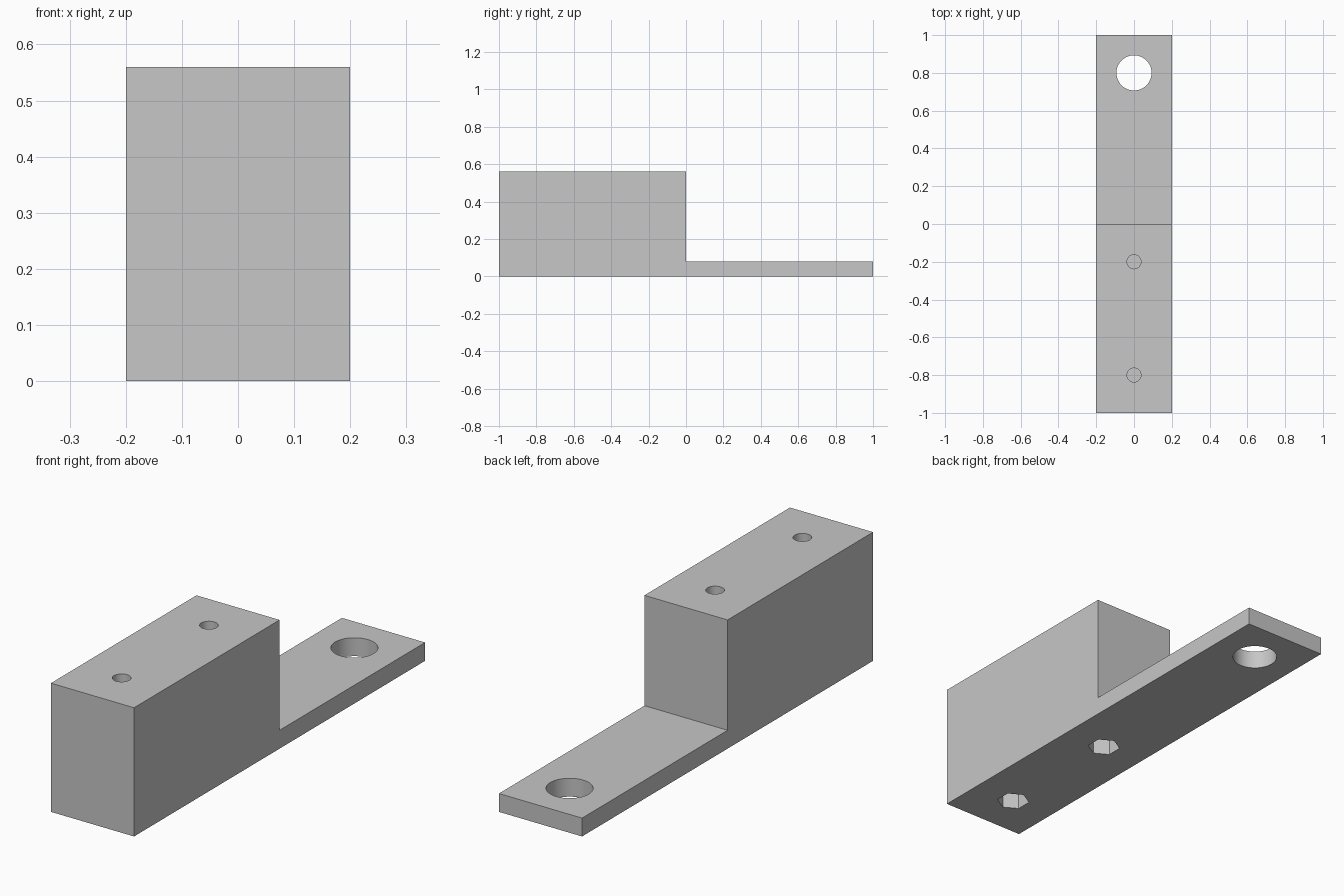
import bpy
import bmesh
import math

default = bpy.data.objects.get("Cube")
if default:
    bpy.data.objects.remove(default, do_unlink=True)

HALF_WIDTH = 0.2
BLOCK_TOP = 0.56
PLATE_TOP = 0.08

grey = bpy.data.materials.new("plain_grey")
grey.use_nodes = True
colour = (0.57, 0.57, 0.57, 1)
grey.diffuse_color = colour
grey.node_tree.nodes["Principled BSDF"].inputs["Base Color"].default_value = colour


def make_body():
    """Extrude the stepped side profile across the width."""
    profile = [(-1, 0), (1, 0), (1, PLATE_TOP), (0, PLATE_TOP),
               (0, BLOCK_TOP), (-1, BLOCK_TOP)]
    bm = bmesh.new()
    face = bm.faces.new([bm.verts.new((-HALF_WIDTH, y, z)) for y, z in profile])
    new = bmesh.ops.extrude_face_region(bm, geom=[face])["geom"]
    bmesh.ops.translate(bm, vec=(2 * HALF_WIDTH, 0, 0),
                        verts=[v for v in new if isinstance(v, bmesh.types.BMVert)])
    bmesh.ops.recalc_face_normals(bm, faces=bm.faces)
    mesh = bpy.data.meshes.new("mounting_bracket")
    bm.to_mesh(mesh)
    bm.free()
    obj = bpy.data.objects.new("mounting_bracket", mesh)
    bpy.context.collection.objects.link(obj)
    mesh.materials.append(grey)
    return obj


def cut(body, sides, radius, y, bottom, top):
    """Cut an upright round or six-sided hole, then drop the cutter."""
    bpy.ops.mesh.primitive_cylinder_add(
        vertices=sides, radius=radius, depth=top - bottom,
        location=(0, y, (bottom + top) / 2))
    cutter = bpy.context.object
    cutter.name = "hole_cutter"
    cutter.hide_render = True
    cutter.data.materials.append(grey)
    mod = body.modifiers.new("hole", 'BOOLEAN')
    mod.operation = 'DIFFERENCE'
    mod.solver = 'EXACT'
    mod.object = cutter
    bpy.context.view_layer.objects.active = body
    bpy.ops.object.modifier_apply(modifier=mod.name)
    bpy.data.objects.remove(cutter, do_unlink=True)


body = make_body()

# Large through hole in the plate
cut(body, 64, 0.093, 0.8, -0.1, 0.2)

# Screw holes from above, nut pockets from below, thin web between
for y in (-0.2, -0.8):
    cut(body, 48, 0.037, y, 0.31, BLOCK_TOP + 0.1)
    cut(body, 6, 0.068, y, -0.1, 0.3)

bpy.ops.object.select_all(action='DESELECT')
body.select_set(True)
bpy.context.view_layer.objects.active = body
bpy.ops.object.shade_smooth_by_angle(angle=math.radians(30))
